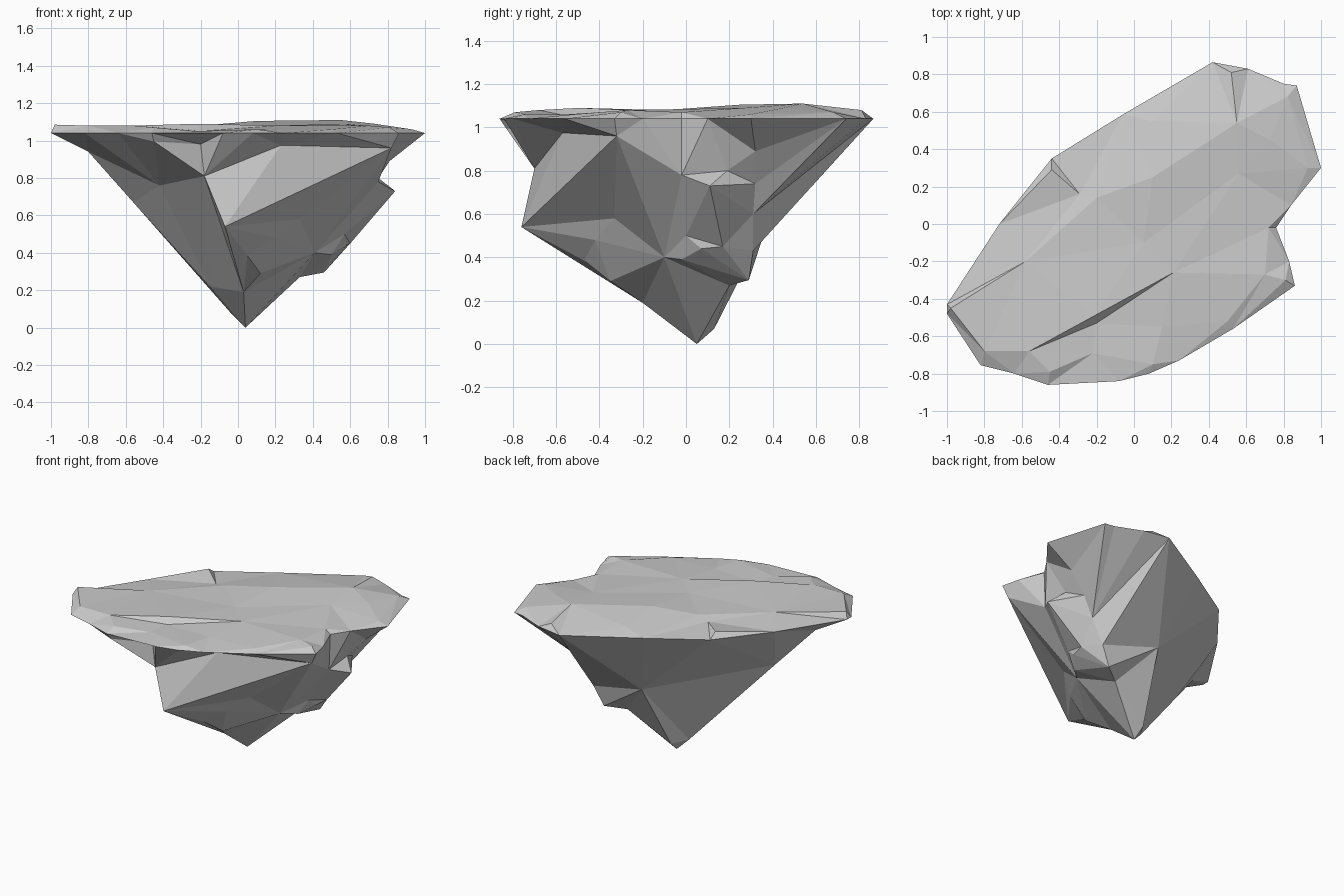
import bpy, bmesh
from mathutils import Vector
from mathutils.geometry import delaunay_2d_cdt

cube = bpy.data.objects.get("Cube")
if cube:
    bpy.data.objects.remove(cube, do_unlink=True)

# Single stone colour
stone = bpy.data.materials.new("grey_stone")
stone.use_nodes = True
stone.diffuse_color = (0.6, 0.6, 0.6, 1)
stone.node_tree.nodes["Principled BSDF"].inputs["Base Color"].default_value = (0.6, 0.6, 0.6, 1)

# Plateau outline, counter-clockwise
outline = [(1, .3), (.87, .74), (.8, .75), (.61, .83), (.42, .865), (-.06, .585),
           (-.44, .35), (-.72, 0), (-1, -.43), (-1, -.48), (-.82, -.755), (-.64, -.8),
           (-.46, -.86), (-.08, -.84), (.08, -.8), (.24, -.73), (.53, -.56),
           (.86, -.33), (.83, -.2), (.76, -.02), (.84, .1)]

# Crack: two ends joined by a raised and a sunken side
crack = [(-.56, -.68, 1.08), (-.22, -.495, 1.09), (.21, -.26, 1.08), (-.2, -.53, 1.05)]

# Low bumps across the plateau, then points just inside its rim
bumps = [(.1, .55, 1.07), (-.29, .16, 1.06), (-.2, .14, 1.08), (-.58, -.2, 1.07),
         (.05, -.1, 1.08), (.1, .25, 1.105), (.56, .27, 1.09), (-.22, -.69, 1.05),
         (.55, .54, 1.11), (.15, -.55, 1.06), (.7, -.27, 1.08), (.73, .45, 1.09)]
border = [(-.98, -.45, 1.085), (-.8, -.68, 1.08), (-.45, -.79, 1.07), (.1, -.75, 1.06),
          (.5, -.52, 1.06), (.81, -.3, 1.07), (.72, -.02, 1.07), (.93, .3, 1.06),
          (.82, .68, 1.07), (.52, .81, 1.08), (-.44, .29, 1.08)]
surface = crack + bumps + border

# Corners of the hanging rock
rock = {
    "tip": (.04, .05, 0), "tip_back": (.03, .13, .07), "tip_side": (-.04, .02, .08),
    "keel": (.03, -.2, .19), "keel_side": (-.15, -.12, .22), "keel_front": (.12, -.35, .29),
    "chin": (.05, -.47, .385), "ledge": (-.07, -.76, .54), "cave_low": (.2, -.42, .48),
    "cave": (.33, -.33, .58), "cave_end": (.41, -.1, .4), "shoulder": (.82, -.32, .96),
    "brow": (-.18, -.7, .81), "cheek": (-.42, -.43, .76), "side_fold": (-.56, -.23, .67),
    "side_top": (-.8, -.35, .94), "back_fold": (.1, .37, .54), "spur": (.46, .29, .295),
    "spur_root": (.33, .2, .27), "spur_side": (.6, .17, .45), "spur_dip": (.58, .07, .44),
    "nook": (.57, 0, .5), "back_low": (.53, .31, .43), "back_edge": (.62, .31, .6),
    "notch": (.75, -.02, .78), "fang": (.84, .11, .73), "fang_root": (.75, .19, .8),
    "fang_back": (.7, .32, .74), "fang_ridge": (.81, .32, .89), "lip": (-.45, -.83, .995),
    "brow_top": (-.2, -.7, .98), "front_lip": (.23, -.57, .975), "gully": (.5, -.02, .39),
}

# Ridge lines running over the rock
ridges = ["ledge shoulder", "side_top side_fold back_fold tip_back", "side_fold keel_side",
          "back_fold spur back_low back_edge fang_back fang_root fang notch shoulder",
          "side_top cheek brow ledge chin", "brow keel keel_side cheek",
          "chin cave_low cave shoulder", "cave cave_end tip", "cave_end shoulder",
          "brow front_lip shoulder", "brow brow_top", "back_fold back_rim back_low",
          "back_edge corner_rim fang_ridge"]


def unrolled(point, radius):
    """Flatten the rock around its axis, with height as the radius."""
    return Vector(point[:2]).normalized() * radius


def add_sheet(verts, flat, edges):
    """Fill the outline with triangles that keep the given edges."""
    _, _, faces, origin, _, _ = delaunay_2d_cdt(flat, edges, [], 1, 1e-6)
    for face in faces:
        if all(origin[i] for i in face):
            bm.faces.new([verts[origin[i][0]] for i in face])


count = len(outline)
loop = [(i, (i + 1) % count) for i in range(count)]
bm = bmesh.new()
rim = [bm.verts.new((x, y, 1.04)) for x, y in outline]

# Hanging rock
index = {name: count + i for i, name in enumerate(rock)}
index["back_rim"] = outline.index((.42, .865))
index["corner_rim"] = outline.index((.87, .74))
edges = list(loop)
for line in ridges:
    names = line.split()
    edges += [(index[a], index[b]) for a, b in zip(names, names[1:])]
flat = [unrolled(p, 1.15) for p in outline] + [unrolled(p, p[2]) for p in rock.values()]
add_sheet(rim + [bm.verts.new(p) for p in rock.values()], flat, edges)

# Plateau with its crack
upper = rim + [bm.verts.new(p) for p in surface]
crack_edges = [(count + i, count + (i + 1) % len(crack)) for i in range(len(crack))]
add_sheet(upper, [v.co.to_2d() for v in upper], loop + crack_edges)

bmesh.ops.recalc_face_normals(bm, faces=bm.faces)
mesh = bpy.data.meshes.new("floating_rock")
bm.to_mesh(mesh)
bm.free()
mesh.materials.append(stone)
island = bpy.data.objects.new("floating_rock", mesh)
bpy.context.collection.objects.link(island)
